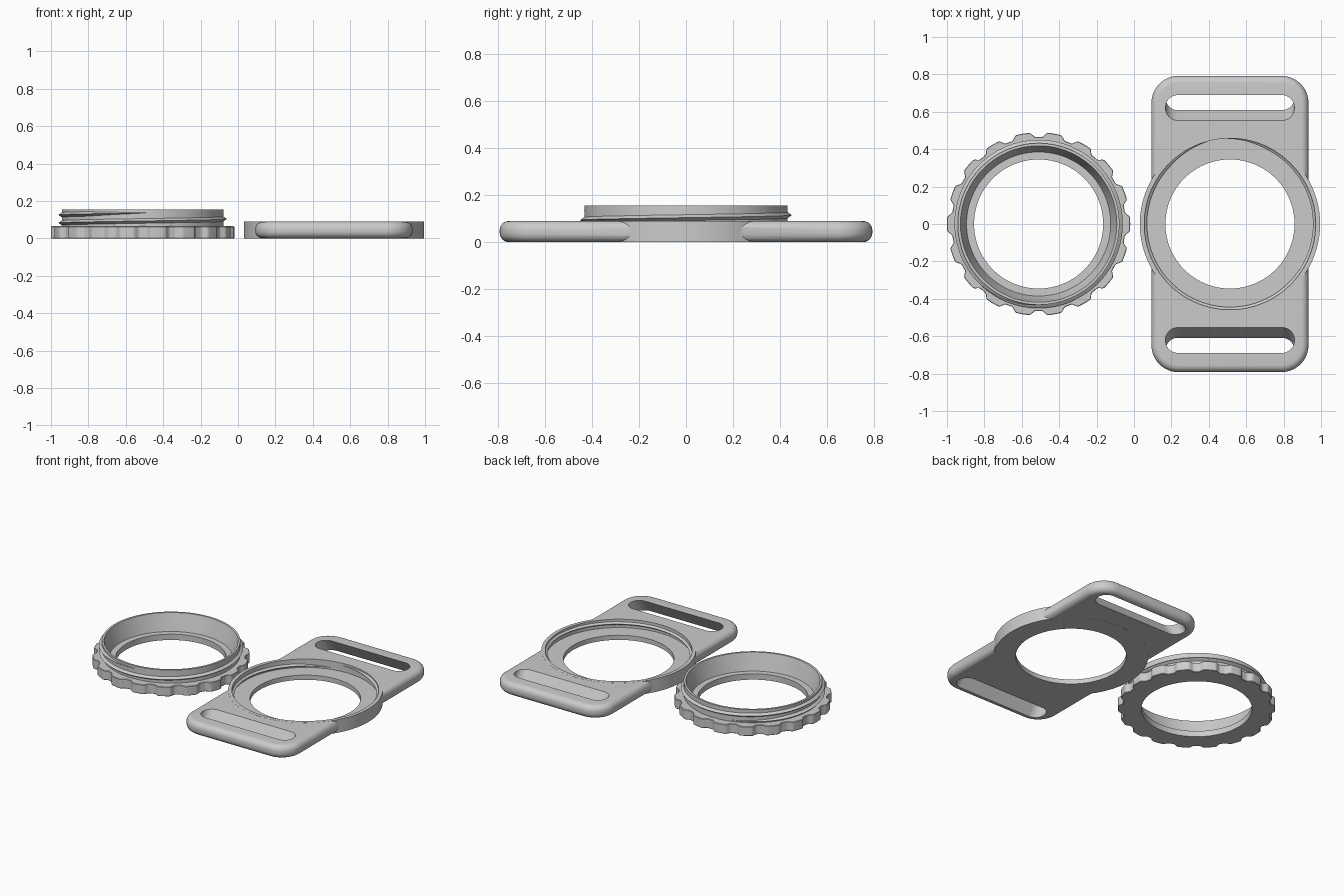
import bpy, bmesh
from math import sin, cos, pi, radians, floor

if "Cube" in bpy.data.objects:
    bpy.data.objects.remove(bpy.data.objects["Cube"])

N = 180
RING_X, PLATE_X = -0.51, 0.513


def loft(name, loops, closed=False):
    """Skin a list of equal-length point loops; cap the ends or join them."""
    bm = bmesh.new()
    rows = [[bm.verts.new(p) for p in loop] for loop in loops]
    n = len(rows[0])
    for i in range(len(rows) if closed else len(rows) - 1):
        a, b = rows[i], rows[(i + 1) % len(rows)]
        for j in range(n):
            k = (j + 1) % n
            bm.faces.new((a[j], a[k], b[k], b[j]))
    if not closed:
        bm.faces.new(rows[0])
        bm.faces.new(rows[-1])
    bmesh.ops.recalc_face_normals(bm, faces=bm.faces)
    me = bpy.data.meshes.new(name)
    bm.to_mesh(me)
    bm.free()
    ob = bpy.data.objects.new(name, me)
    bpy.context.collection.objects.link(ob)
    return ob


def rounded(hw, hh, r, z, cx=0, cy=0, steps=12):
    """Rounded rectangle loop."""
    pts = []
    for q, (sx, sy) in enumerate(((1, 1), (-1, 1), (-1, -1), (1, -1))):
        for i in range(steps + 1):
            a = pi / 2 * (q + i / steps)
            pts.append((cx + sx * (hw - r) + r * cos(a),
                        cy + sy * (hh - r) + r * sin(a), z))
    return pts


def disc(name, r, z0, z1):
    return loft(name, [[(PLATE_X + r * cos(2 * pi * i / N), r * sin(2 * pi * i / N), z)
                        for i in range(N)] for z in (z0, z1)])


def thread(name, cx, base, tip, z0, pitch, start, turns, h):
    """Tapered helical ridge with a triangular section."""
    loops, n = [], int(turns * 96)
    for i in range(n + 1):
        t = i / n
        fade = max(0.03, min(1, t * 10, (1 - t) * 10))
        a, z = start + t * turns * 2 * pi, z0 + pitch * turns * t
        sec = ((base, z - h * fade), (base + (tip - base) * fade, z), (base, z + h * fade))
        loops.append([(cx + r * cos(a), r * sin(a), zz) for r, zz in sec])
    return loft(name, loops)


def boolean(ob, cutter, op):
    m = ob.modifiers.new(op, 'BOOLEAN')
    m.object, m.operation, m.solver = cutter, op, 'EXACT'
    bpy.context.view_layer.objects.active = ob
    bpy.ops.object.modifier_apply(modifier=m.name)
    bpy.data.objects.remove(cutter)


def grip(a):
    """Outer radius of the scalloped grip: 18 lands with hollows between."""
    u = a / (2 * pi) * 18
    d = abs(u - floor(u + 0.5))          # 0 on a land, 0.5 mid-hollow
    s = max(0, min(1, (d - 0.2) / 0.2))
    return 0.49 - 0.025 * s * s * (3 - 2 * s)


# Screw ring: scalloped grip, collar and tapered bore in one section
loops = []
for i in range(360):
    a = 2 * pi * i / 360
    g = grip(a)
    sec = ((0.345, 0), (g - 0.003, 0), (g, 0.003), (g, 0.062), (g - 0.003, 0.065),
           (0.432, 0.065), (0.432, 0.155), (0.418, 0.155), (0.385, 0.04), (0.345, 0.04))
    loops.append([(RING_X + r * cos(a), r * sin(a), z) for r, z in sec])
ring = loft("screw_ring", loops, True)
outer_thread = thread("outer_thread", RING_X, 0.43, 0.45, 0.073, 0.043,
                      radians(-80 - 180), 1.5, 0.014)

# Strap plate with rounded rim
R, H = 0.038, 0.089
prof = [(R - R * sin(a), R - R * cos(a)) for a in (pi / 2 * i / 6 for i in range(7))]
prof += [(d, H - z) for d, z in reversed(prof)]
plate = loft("strap_plate", [rounded(0.42 - d, 0.792 - d, 0.145 - d, z + 0.0005, PLATE_X)
                             for d, z in prof])
boolean(plate, disc("hub", 0.482, 0, 0.09), 'UNION')

# Threaded recess and through hole
boolean(plate, disc("recess_cutter", 0.458, 0.032, 0.2), 'DIFFERENCE')
boolean(plate, disc("hole_cutter", 0.345, -0.1, 0.2), 'DIFFERENCE')

# Slanted strap slots at both ends
for s in (1, -1):
    slot = loft("slot_cutter", [rounded(0.345, 0.068, 0.067, z, PLATE_X,
                                        s * (0.621 + 0.62 * (0.09 - z)))
                                for z in (-0.05, 0.14)])
    boolean(plate, slot, 'DIFFERENCE')

inner_thread = thread("inner_thread", PLATE_X, 0.46, 0.444, 0.045, 0.03,
                      radians(100), 1.0, 0.012)

# Smooth shading with crisp edges
for ob in (ring, outer_thread, plate, inner_thread):
    bpy.ops.object.select_all(action='DESELECT')
    ob.select_set(True)
    bpy.context.view_layer.objects.active = ob
    bpy.ops.object.shade_smooth_by_angle(angle=radians(30))
